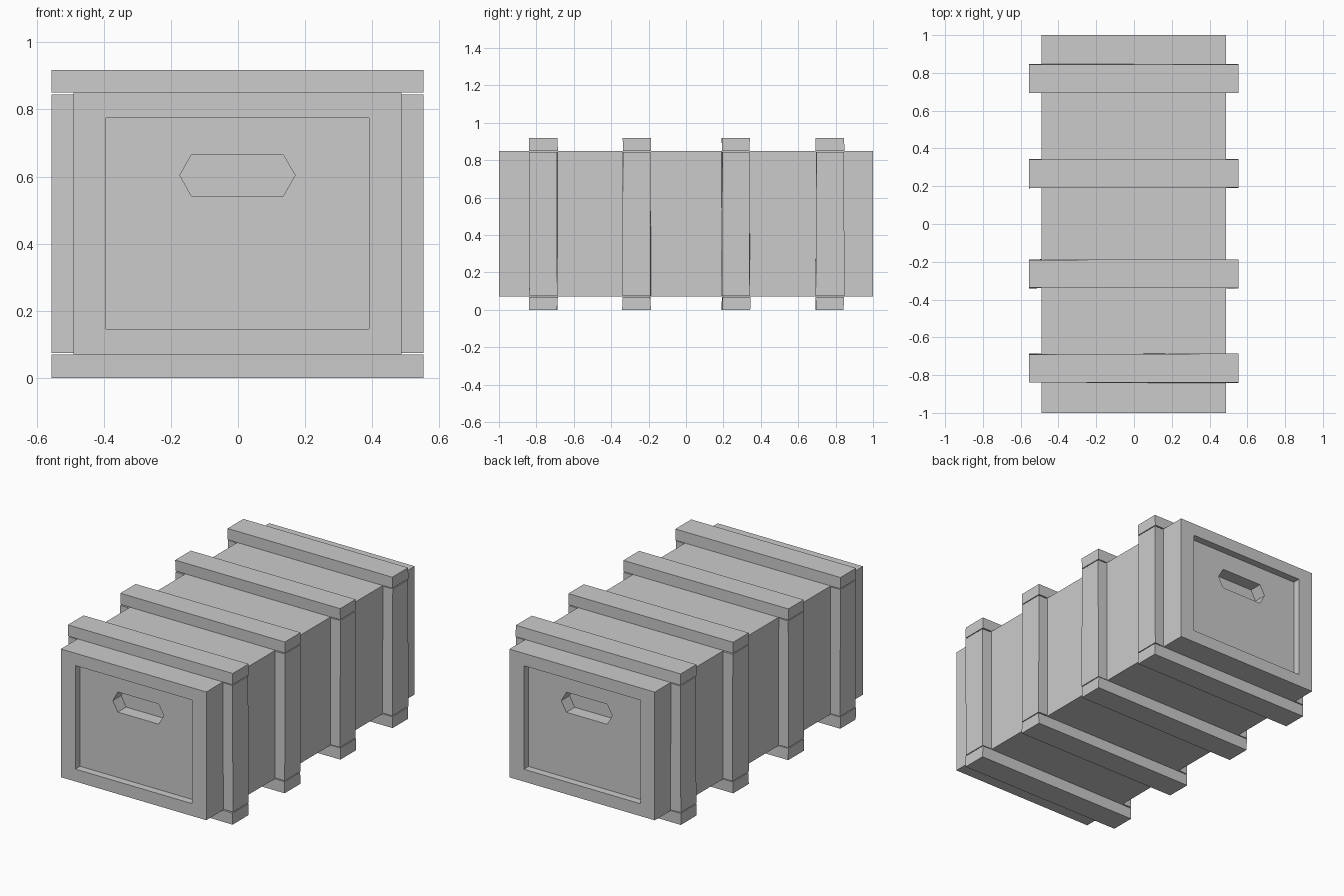
import bpy
import bmesh
import random

random.seed(4)
cube = bpy.data.objects.get("Cube")
if cube:
    bpy.data.objects.remove(cube, do_unlink=True)

# Single plain grey material
grey = bpy.data.materials.new("crate grey")
grey.use_nodes = True
grey.diffuse_color = (0.6, 0.6, 0.6, 1)
bsdf = grey.node_tree.nodes["Principled BSDF"]
bsdf.inputs["Base Color"].default_value = (0.6, 0.6, 0.6, 1)


def make_object(name, bm):
    bmesh.ops.recalc_face_normals(bm, faces=bm.faces)
    mesh = bpy.data.meshes.new(name)
    bm.to_mesh(mesh)
    bm.free()
    mesh.materials.append(grey)
    obj = bpy.data.objects.new(name, mesh)
    bpy.context.collection.objects.link(obj)
    return obj


def prism(name, outline, y0, y1):
    """Extrude an x-z outline along y."""
    bm = bmesh.new()
    face = bm.faces.new([bm.verts.new((x, y0, z)) for x, z in outline])
    ext = bmesh.ops.extrude_face_region(bm, geom=[face])["geom"]
    moved = [v for v in ext if isinstance(v, bmesh.types.BMVert)]
    bmesh.ops.translate(bm, verts=moved, vec=(0, y1 - y0, 0))
    return make_object(name, bm)


def rect(x0, x1, z0, z1):
    return [(x0, z0), (x1, z0), (x1, z1), (x0, z1)]


def slat(name, lo, hi, wobble=0.003):
    """Rough-cut board: a box with slightly uneven corners."""
    bm = bmesh.new()
    bmesh.ops.create_cube(bm, size=1)
    for v in bm.verts:
        for i in range(3):
            v.co[i] = (lo[i] + hi[i]) / 2 + v.co[i] * (hi[i] - lo[i])
        v.co.y += random.uniform(-wobble, wobble)
    return make_object(name, bm)


# Main box
body = prism("crate_body", rect(-0.49, 0.487, 0.071, 0.85), -1, 1)

# Recessed end panels and six-sided hand holes, cut from both ends
handle = [(-0.173, 0.604), (-0.139, 0.543), (0.135, 0.543),
          (0.17, 0.604), (0.135, 0.665), (-0.139, 0.665)]
for side in (-1, 1):
    for outline, depth in ((rect(-0.393, 0.39, 0.146, 0.775), 0.045),
                           (handle, 0.125)):
        cutter = prism("cutter", outline, side * 1.1, side * (1 - depth))
        cutter.hide_render = True
        mod = body.modifiers.new("cut", "BOOLEAN")
        mod.operation = "DIFFERENCE"
        mod.solver = "EXACT"
        mod.object = cutter
        bpy.context.view_layer.update()
        graph = bpy.context.evaluated_depsgraph_get()
        cut_mesh = bpy.data.meshes.new_from_object(body.evaluated_get(graph))
        body.modifiers.clear()
        body.data = cut_mesh
        bpy.data.objects.remove(cutter, do_unlink=True)

# Four frames of boards wrapped around the box
for n, y in enumerate((-0.763, -0.264, 0.267, 0.77), 1):
    a, b = y - 0.075, y + 0.075
    slat(f"top_slat_{n}", (-0.555, a, 0.85), (0.552, b, 0.918))
    slat(f"bottom_slat_{n}", (-0.555, a, 0), (0.552, b, 0.07))
    slat(f"right_slat_{n}", (-0.555, a, 0.075), (-0.488, b, 0.845))
    slat(f"left_slat_{n}", (0.485, a, 0.075), (0.552, b, 0.845))
